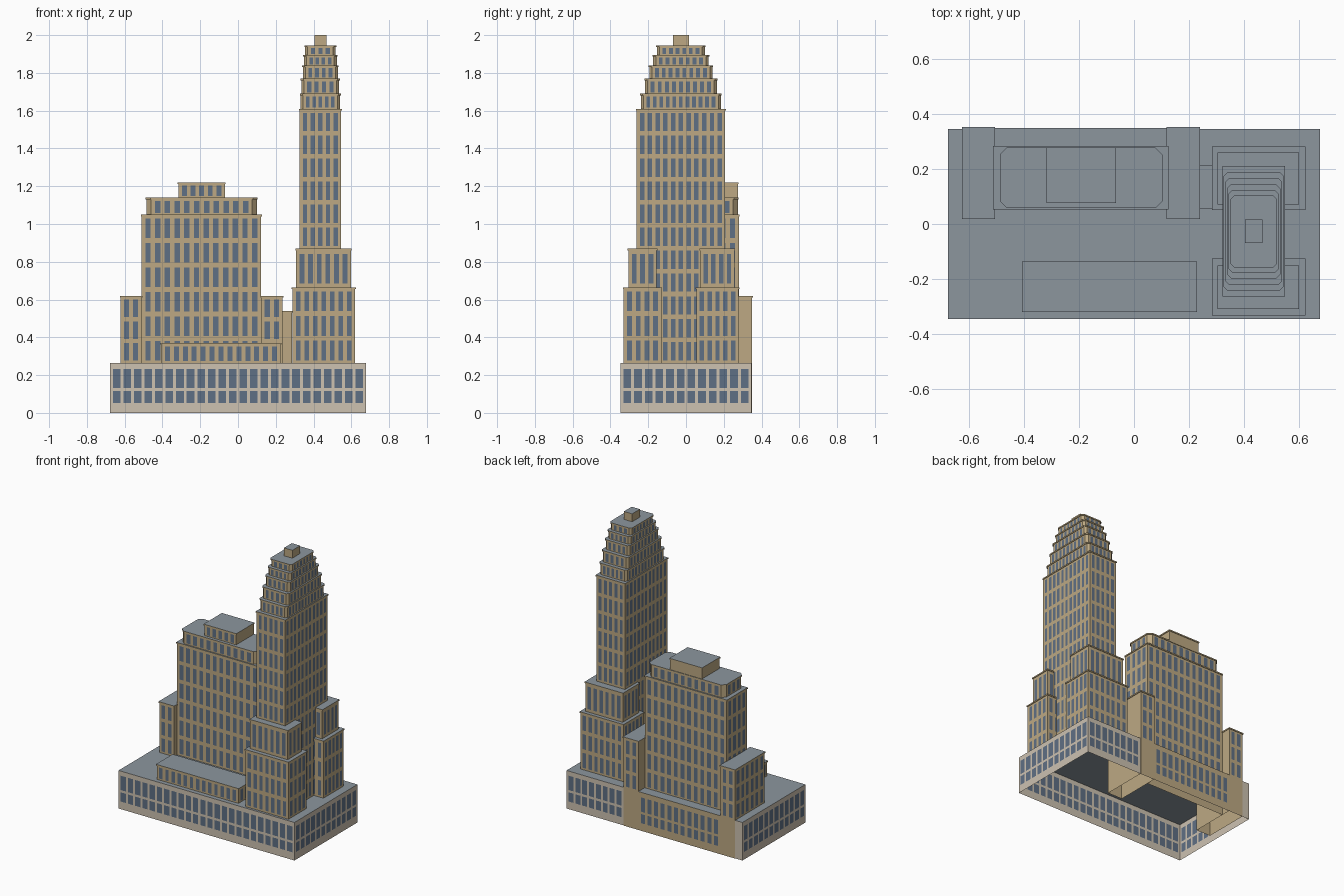
import bpy
import bmesh

if "Cube" in bpy.data.objects:
    bpy.data.objects.remove(bpy.data.objects["Cube"], do_unlink=True)


def make_material(name, hex_code):
    def linear(v):
        return v / 12.92 if v <= 0.04045 else ((v + 0.055) / 1.055) ** 2.4
    rgb = [linear(int(hex_code[i:i + 2], 16) / 255) for i in (0, 2, 4)]
    mat = bpy.data.materials.new(name)
    mat.use_nodes = True
    mat.diffuse_color = (*rgb, 1)
    shader = mat.node_tree.nodes["Principled BSDF"]
    shader.inputs["Base Color"].default_value = (*rgb, 1)
    shader.inputs["Roughness"].default_value = 0.9
    return mat


brick = make_material("tan_brick", "BDA983")
stone = make_material("pale_stone", "CDC2B1")
glass = make_material("blue_window", "5F7085")
slate = make_material("grey_roof", "8C969E")
WALL, WINDOW, ROOF = range(3)


def add_face(bm, points, index):
    face = bm.faces.new([bm.verts.new(p) for p in points])
    face.material_index = index


def outline(xs, ys, chamfer=0.0, grow=0.0):
    """Counter-clockwise footprint starting along the front edge."""
    x0, x1, y0, y1 = xs[0] - grow, xs[1] + grow, ys[0] - grow, ys[1] + grow
    c = chamfer
    if not c:
        return [(x0, y0), (x1, y0), (x1, y1), (x0, y1)]
    return [(x0 + c, y0), (x1 - c, y0), (x1, y0 + c), (x1, y1 - c),
            (x1 - c, y1), (x0 + c, y1), (x0, y1 - c), (x0, y0 + c)]


def window_rows(bottom, top, count, fill=0.8):
    """Evenly spaced storeys as (sill, head) pairs."""
    step = (top - bottom) / count
    gap = step * (1 - fill) / 2
    return [(bottom + i * step + gap, bottom + (i + 1) * step - gap)
            for i in range(count)]


def add_wall(bm, a, b, z0, z1, rows, bay, fill):
    """One wall split into a grid, with window cells on the odd cuts."""
    length = ((b[0] - a[0]) ** 2 + (b[1] - a[1]) ** 2) ** 0.5
    margin = 0.008
    count = round((length - 2 * margin) / bay) if rows else 0
    us, zs = [0.0], [z0]
    if count > 0:
        step = (length - 2 * margin) / count
        for i in range(count):
            middle = margin + (i + 0.5) * step
            us += [middle - step * fill / 2, middle + step * fill / 2]
        for sill, head in rows:
            zs += [sill, head]
    us.append(length)
    zs.append(z1)

    def at(u, z):
        t = u / length
        return (a[0] + (b[0] - a[0]) * t, a[1] + (b[1] - a[1]) * t, z)

    for i in range(len(us) - 1):
        for j in range(len(zs) - 1):
            index = WINDOW if i % 2 and j % 2 else WALL
            add_face(bm, [at(us[i], zs[j]), at(us[i + 1], zs[j]),
                          at(us[i + 1], zs[j + 1]), at(us[i], zs[j + 1])], index)


def build(name, points, zs, rows, bay, fill=0.56, blank=(), cap=None, wall=brick):
    """Open-bottomed tier: gridded walls, flat roof, optional thin coping."""
    z0, z1 = zs
    bm = bmesh.new()
    n = len(points)
    for i in range(n):
        add_wall(bm, points[i], points[(i + 1) % n], z0, z1,
                 [] if i in blank else rows, bay, fill)
    if cap:
        low = z1 - 0.009
        add_face(bm, [(x, y, low) for x, y in reversed(cap)], WALL)
        for i in range(n):
            add_wall(bm, cap[i], cap[(i + 1) % n], low, z1, [], bay, fill)
    add_face(bm, [(x, y, z1) for x, y in cap or points], ROOF)
    bmesh.ops.remove_doubles(bm, verts=bm.verts, dist=0.0001)
    mesh = bpy.data.meshes.new(name)
    bm.to_mesh(mesh)
    bm.free()
    for mat in (wall, glass, slate):
        mesh.materials.append(mat)
    obj = bpy.data.objects.new(name, mesh)
    bpy.context.collection.objects.link(obj)
    return obj


def tier(name, xs, ys, zs, storeys=0, bay=0.052, chamfer=0.0, blank=(), rows=None):
    """Rectangular or chamfered tier with a coping."""
    if rows is None:
        rows = window_rows(zs[0], zs[1] - 0.009, storeys) if storeys else []
    build(name, outline(xs, ys, chamfer), zs, rows, bay, blank=blank,
          cap=outline(xs, ys, chamfer, 0.004))


BASE = 0.265
NARROW = 0.043
FRONT, RIGHT, BACK, LEFT = range(4)

# Podium, with a blank stretch along the back behind the main block
base_rows = [(0.053, 0.117), (0.133, 0.233)]
X, Y = 0.678, 0.347
build("podium", [(-X, -Y), (X, -Y), (X, Y), (0.24, Y), (-X, Y)], (0, BASE),
      base_rows, 0.055, 0.72, blank=(3,), wall=stone)
build("rear_base", outline((-0.51, 0.122), (0.28, 0.35)), (0, BASE + 0.003),
      base_rows, 0.052, 0.6, blank=(FRONT, RIGHT, LEFT))

# Main block with its crown and penthouse
tier("main_block", (-0.51, 0.122), (0.057, 0.28), (BASE, 1.05), 6)
tier("main_crown", (-0.485, 0.1), (0.062, 0.274), (1.05, 1.14), 1, chamfer=0.025)
tier("penthouse", (-0.315, -0.07), (0.08, 0.274), (1.14, 1.22), 1, 0.045,
     blank=(RIGHT, BACK, LEFT))

# Side wings reach the ground at the back
wing_rows = window_rows(BASE, 0.611, 3)
tier("outer_wing", (-0.622, -0.51), (0.022, 0.35), (0, 0.62), rows=wing_rows,
     blank=(RIGHT,))
tier("inner_wing", (0.122, 0.236), (0.022, 0.35), (0, 0.62), rows=wing_rows,
     blank=(RIGHT, LEFT))

# Low front annex and plain link to the tower
tier("front_annex", (-0.405, 0.225), (-0.316, -0.14), (BASE, 0.37), 1, 0.047)
tier("link_block", (0.236, 0.286), (0.058, 0.21), (BASE, 0.54))

# Stepped pavilions on either side of the tower
for side, low, high in (("front", (-0.33, -0.13), (-0.305, -0.155)),
                        ("rear", (0.055, 0.278), (0.075, 0.256))):
    tier(side + "_pavilion_lower", (0.288, 0.62), low, (BASE, 0.665), 3, NARROW)
    tier(side + "_pavilion_upper", (0.308, 0.597), high, (0.665, 0.87), 1, NARROW)

# Tower shaft and its receding top tiers
CX, CY = 0.436, -0.027
tier("tower_shaft", (CX - 0.11, CX + 0.11), (CY - 0.234, CY + 0.234),
     (BASE, 1.61), 11, NARROW)
z = 1.61
for half_x, half_y, top in ((0.105, 0.212, 1.69), (0.1, 0.19, 1.77),
                            (0.093, 0.167, 1.84), (0.087, 0.147, 1.895),
                            (0.081, 0.127, 1.945)):
    tier("tower_step", (CX - half_x, CX + half_x), (CY - half_y, CY + half_y),
         (z, top), 1, 0.036, chamfer=0.014)
    z = top
build("tower_cap", outline((CX - 0.032, CX + 0.032), (CY - 0.043, CY + 0.043)),
      (z, 2), [], NARROW)
